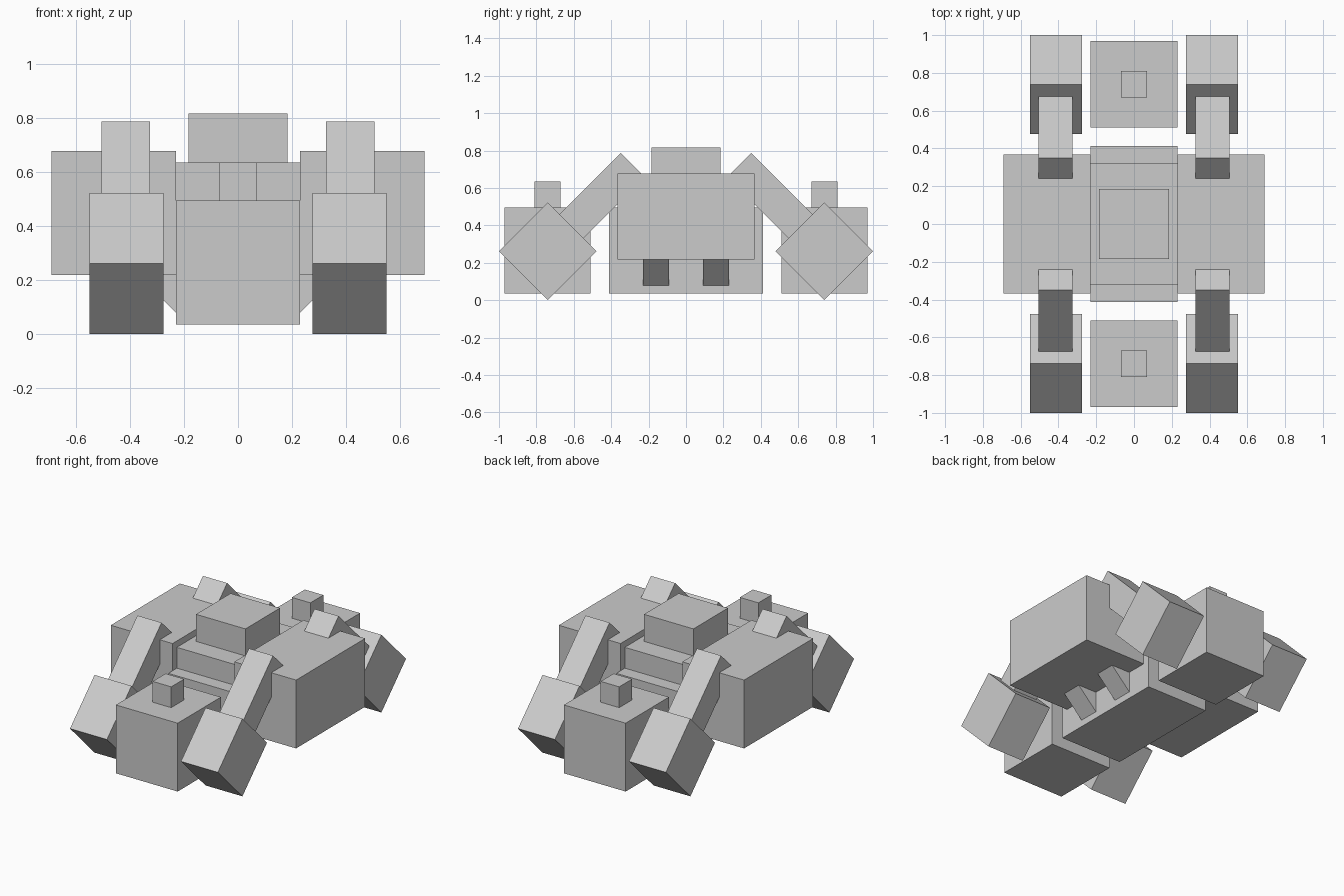
import bpy
from math import radians, sqrt

if "Cube" in bpy.data.objects:
    bpy.data.objects.remove(bpy.data.objects["Cube"])


def box(name, center, size, rot=(0, 0, 0)):
    """Axis-aligned or rotated cuboid with its scale applied to the mesh."""
    bpy.ops.mesh.primitive_cube_add(size=1, location=center)
    ob = bpy.context.object
    ob.name = ob.data.name = name
    for v in ob.data.vertices:
        v.co = [c * s for c, s in zip(v.co, size)]
    ob.rotation_euler = rot
    return ob


def span(name, x, y, z):
    """Cuboid given by its extents on each axis."""
    return box(name, [(a + b) / 2 for a, b in (x, y, z)],
               [b - a for a, b in (x, y, z)])


# Central hull: stepped block with a raised cabin
span("hull_lower", (-.23, .23), (-.413, .413), (.035, .495))
span("hull_upper", (-.23, .23), (-.322, .322), (.495, .635))
span("cabin", (-.184, .184), (-.184, .184), (.635, .817))

# Front and rear pods with small knobs on top
for side, s in (("front", -1), ("rear", 1)):
    box(side + "_pod", (0, s * .74, .265), (.46, .46, .46))
    box(side + "_knob", (0, s * .74, .565), (.138, .138, .14))

for xs, lr in ((-1, "left"), (1, "right")):
    # Large side blocks
    box(lr + "_side_block", (xs * .46, 0, .448), (.46, .735, .46))
    for ys, fb in ((-1, "front"), (1, "rear")):
        tag = fb + "_" + lr
        # Diagonal brace under the side block
        d = .0975 / sqrt(2)
        box(tag + "_brace", (xs * (.30 - d / 2), ys * .16, .15 + d / 2),
            (.30, .138, .0975), (0, radians(-45 * xs), 0))
        # Sloping leg from the side block down to the foot
        length, top = .56, (.285, .7225)
        k = length / 2 / sqrt(2)
        box(tag + "_leg", (xs * .415, ys * (top[0] + k), top[1] - k),
            (.18, length, .18), (radians(-45 * ys), 0, 0))
        # Diamond-shaped foot
        box(tag + "_foot", (xs * .413, ys * .739, .2615),
            (.275, .3695, .3695), (radians(45), 0, 0))
